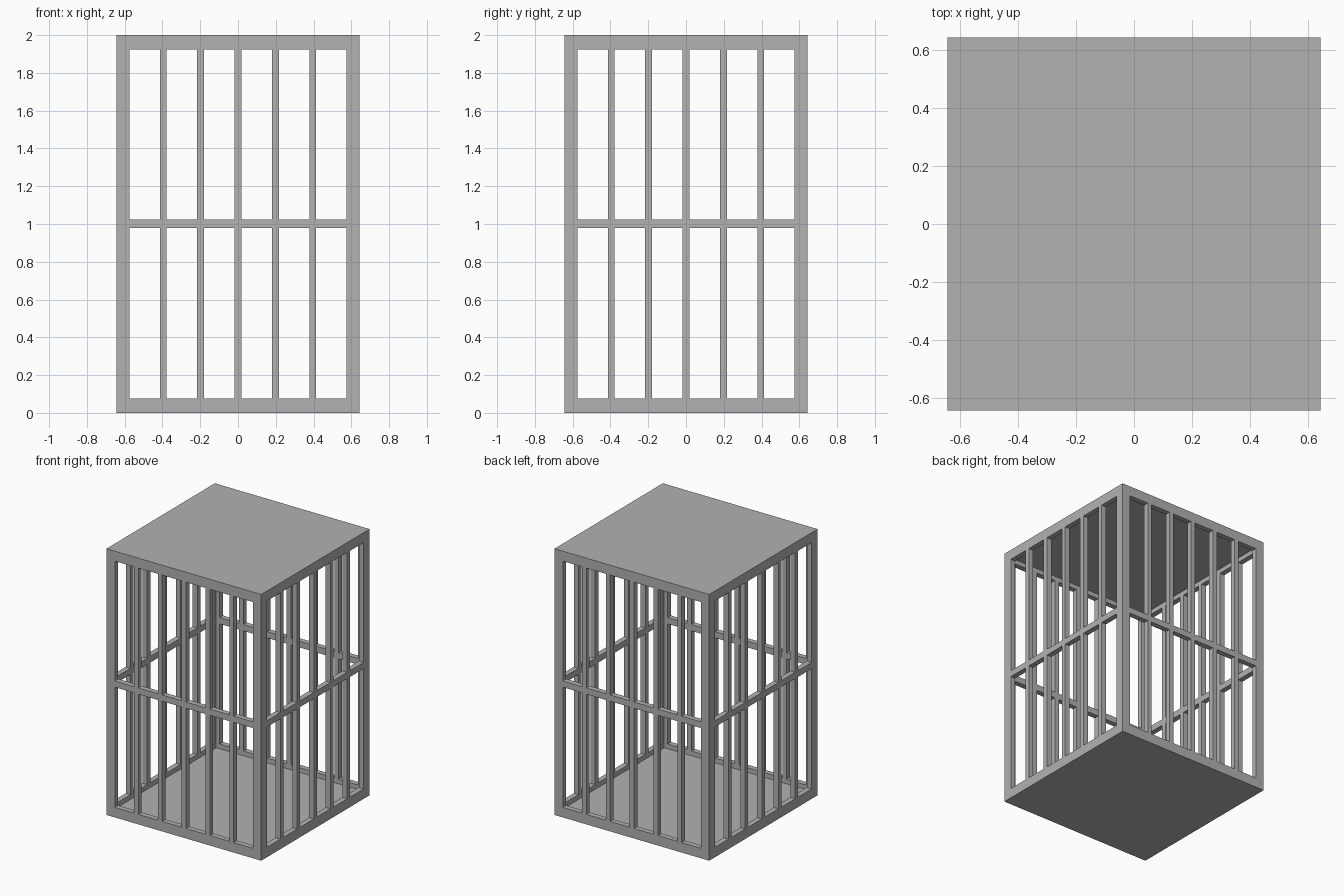
import bpy, bmesh
from mathutils import Matrix, Vector

if "Cube" in bpy.data.objects:
    bpy.data.objects.remove(bpy.data.objects["Cube"])

HALF, HEIGHT = 0.643, 2.0    # outer size
WALL = 0.04                  # shell thickness
INNER = 0.574                # half width of each barred opening
LOW, HIGH = 0.075, 1.925     # opening bottom and top
RAIL_LOW, RAIL_HIGH = 0.978, 1.025
BAR, PITCH, BARS = 0.036, 0.198, 5

grey = bpy.data.materials.new("cage grey")
grey.use_nodes = True
colour = (0.445, 0.445, 0.445, 1)
grey.diffuse_color = colour
grey.node_tree.nodes["Principled BSDF"].inputs["Base Color"].default_value = colour


def boxes(name, spans):
    """One object made of boxes, each given by its low and high corner."""
    bm = bmesh.new()
    for low, high in spans:
        low, high = Vector(low), Vector(high)
        matrix = Matrix.Translation((low + high) / 2) @ Matrix.Diagonal((high - low).to_4d())
        matrix[3][3] = 1
        bmesh.ops.create_cube(bm, size=1, matrix=matrix)
    mesh = bpy.data.meshes.new(name)
    bm.to_mesh(mesh)
    bm.free()
    mesh.materials.append(grey)
    obj = bpy.data.objects.new(name, mesh)
    bpy.context.collection.objects.link(obj)
    return obj


# Solid block that becomes the cage
cage = boxes("cage", [((-HALF, -HALF, 0), (HALF, HALF, HEIGHT))])

# Hollow inside, leaving floor, roof and walls
room = HALF - WALL
cutters = [boxes("hollow_cutter", [((-room, -room, WALL), (room, room, HEIGHT - WALL))])]

# Gaps between the bars, above and below the middle rail
bars = [(i - (BARS - 1) / 2) * PITCH for i in range(BARS)]
starts = [-INNER] + [b + BAR / 2 for b in bars]
ends = [b - BAR / 2 for b in bars] + [INNER]
gaps = [(a, b, z0, z1) for a, b in zip(starts, ends)
        for z0, z1 in ((LOW, RAIL_LOW), (RAIL_HIGH, HIGH))]
cutters.append(boxes("front_back_cutter", [((a, -1, z0), (b, 1, z1)) for a, b, z0, z1 in gaps]))
cutters.append(boxes("side_cutter", [((-1, a, z0), (1, b, z1)) for a, b, z0, z1 in gaps]))

# Cut, then keep only the finished mesh
for cutter in cutters:
    cutter.hide_render = True
    mod = cage.modifiers.new(cutter.name, 'BOOLEAN')
    mod.operation = 'DIFFERENCE'
    mod.solver = 'EXACT'
    mod.object = cutter
graph = bpy.context.evaluated_depsgraph_get()
finished = bpy.data.meshes.new_from_object(cage.evaluated_get(graph))
cage.modifiers.clear()
cage.data = finished
for cutter in cutters:
    bpy.data.objects.remove(cutter)
